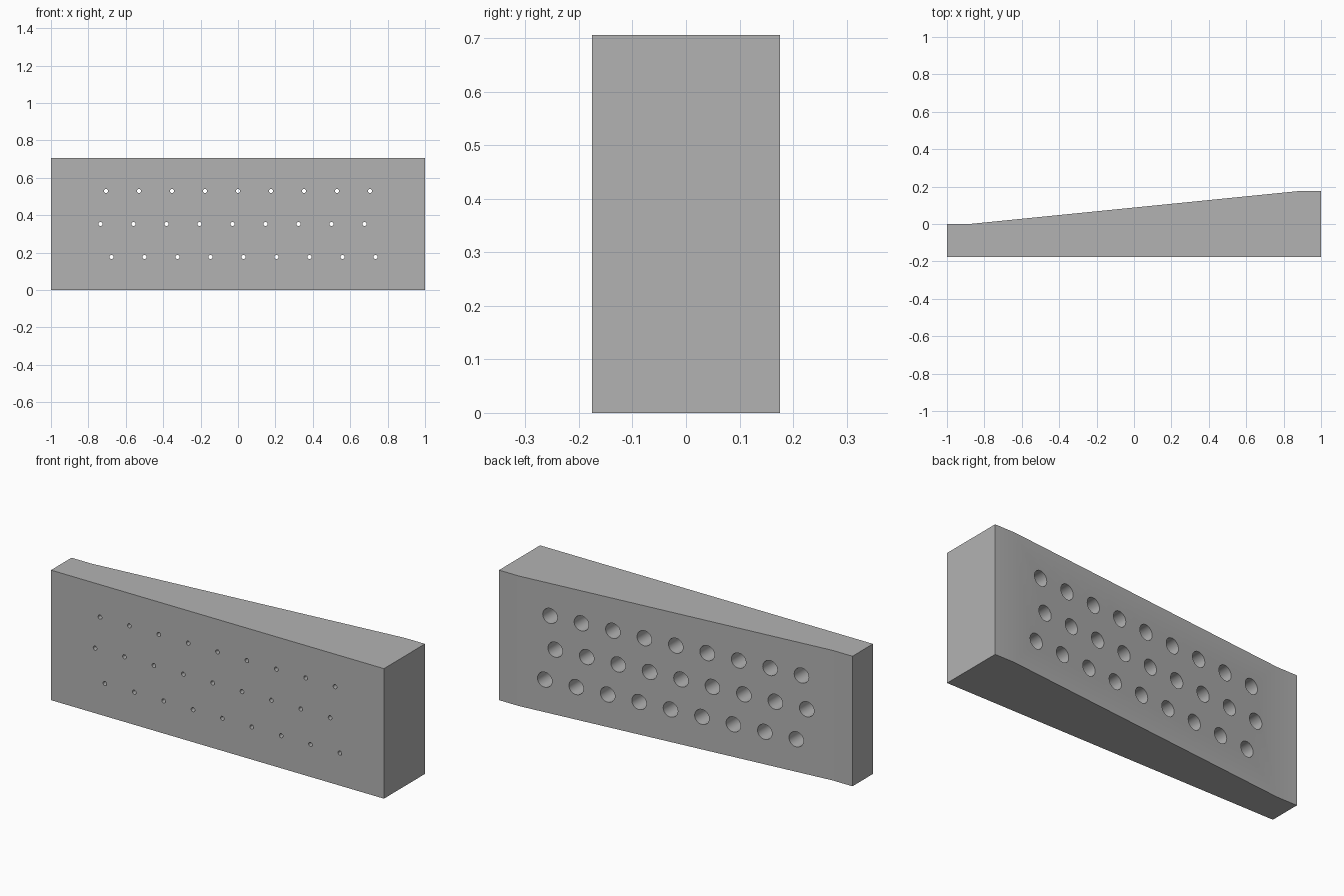
import bpy
import bmesh
from math import radians
from mathutils import Matrix, Vector

old = bpy.data.objects.get("Cube")
if old:
    bpy.data.objects.remove(old)

HEIGHT = 0.706
FRONT = -0.176
PITCH = 3 / 17
WALL = 0.035          # material left in front of each wide bore
WIDE, NARROW = 0.041, 0.0112

grey = bpy.data.materials.new("plain grey")
grey.use_nodes = True
grey.diffuse_color = (0.45, 0.45, 0.45, 1)
grey.node_tree.nodes["Principled BSDF"].inputs["Base Color"].default_value = grey.diffuse_color


def make_object(name, bm):
    bmesh.ops.recalc_face_normals(bm, faces=bm.faces)
    mesh = bpy.data.meshes.new(name)
    bm.to_mesh(mesh)
    bm.free()
    mesh.materials.append(grey)
    obj = bpy.data.objects.new(name, mesh)
    bpy.context.collection.objects.link(obj)
    return obj


# Wedge block: plan outline extruded upwards
bm = bmesh.new()
outline = [(-1, FRONT), (1, FRONT), (1, -FRONT), (0.88, -FRONT), (-0.88, 0), (-1, 0)]
base = bm.faces.new([bm.verts.new((x, y, 0)) for x, y in outline])
top = bmesh.ops.extrude_face_region(bm, geom=[base])["geom"]
bmesh.ops.translate(bm, vec=(0, 0, HEIGHT),
                    verts=[v for v in top if isinstance(v, bmesh.types.BMVert)])
block = make_object("wedge_block", bm)


def add_stepped_bore(bm, x, z):
    """Lathe a narrow-then-wide plug about an axis running front to back."""
    step = FRONT + WALL
    profile = [(0, FRONT - 0.1), (NARROW, FRONT - 0.1), (NARROW, step),
               (WIDE, step), (WIDE, 0.3), (0, 0.3)]
    verts = [bm.verts.new((x + r, y, z)) for r, y in profile]
    edges = [bm.edges.new(pair) for pair in zip(verts, verts[1:])]
    spun = bmesh.ops.spin(bm, geom=verts + edges, cent=(x, 0, z), axis=(0, 1, 0),
                          angle=radians(360), steps=32, use_duplicate=False)


# Three staggered rows of nine bores
bm = bmesh.new()
for row, shift in enumerate((1 / 3, -1 / 6, 0)):
    if row == 1:
        shift = -1 / 6
    elif row == 0:
        shift = 1 / 6
    for column in range(-4, 5):
        add_stepped_bore(bm, (column + shift) * PITCH, (row + 1) * PITCH)
bmesh.ops.remove_doubles(bm, verts=bm.verts, dist=0.0003)
cutter = make_object("bore_cutter", bm)
cutter.hide_render = True

# Cut the bores and shade their walls smooth
cut = block.modifiers.new("bores", 'BOOLEAN')
cut.operation = 'DIFFERENCE'
cut.solver = 'EXACT'
cut.object = cutter
for obj in bpy.context.selected_objects:
    obj.select_set(False)
bpy.context.view_layer.objects.active = block
block.select_set(True)
bpy.ops.object.modifier_apply(modifier=cut.name)
bpy.data.objects.remove(cutter)
bpy.ops.object.shade_smooth_by_angle(angle=radians(30))
